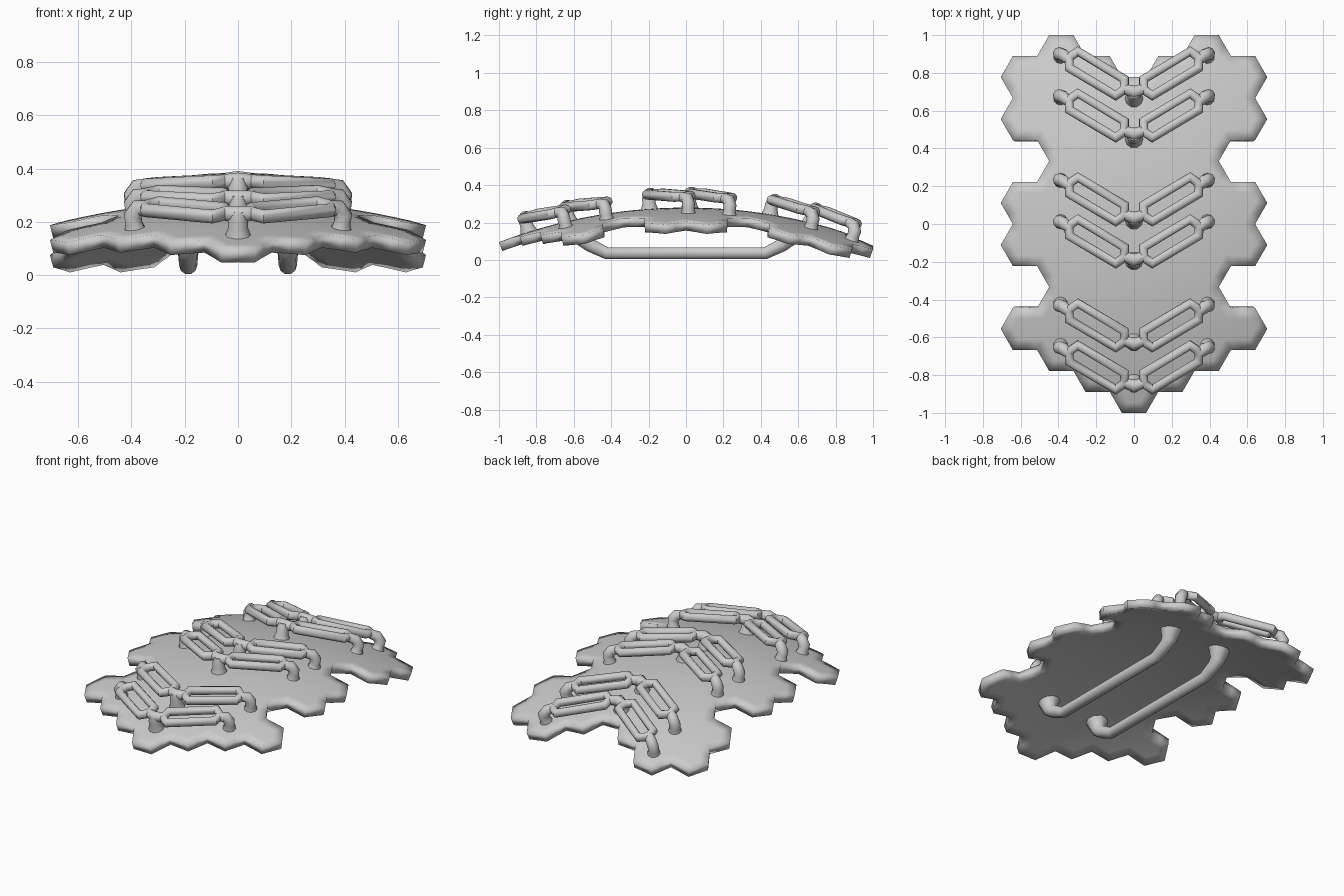
import bpy, bmesh, math
from mathutils import Vector

if "Cube" in bpy.data.objects:
    bpy.data.objects.remove(bpy.data.objects["Cube"])

R = 2.8                       # radius of the domed plate
C = Vector((0, 0, 0.28 - R))  # centre of the dome
H = 1 / 9                     # half height of a hexagonal cell
S = 2 * H / math.sqrt(3)      # side of a hexagonal cell


def dome(x, y, h=0.0):
    """Point over (x, y), h above the dome surface."""
    return Vector((x, y, C.z + math.sqrt((R + h) ** 2 - x * x - y * y)))


def drop(p, h):
    """Move a point along the dome's radius to height h."""
    return C + (p - C).normalized() * (R + h)


def smooth(ob, angle=40):
    bpy.ops.object.select_all(action='DESELECT')
    ob.select_set(True)
    bpy.context.view_layer.objects.active = ob
    bpy.ops.object.shade_smooth_by_angle(angle=math.radians(angle))


def tubes(name, paths):
    """Mesh of round bars; each path is (points, radii, closed)."""
    cu = bpy.data.curves.new(name, 'CURVE')
    cu.dimensions = '3D'
    cu.bevel_depth = 1.0
    cu.bevel_resolution = 3
    cu.use_fill_caps = True
    for pts, radii, closed in paths:
        sp = cu.splines.new('POLY')
        sp.points.add(len(pts) - 1)
        for q, p, r in zip(sp.points, pts, radii):
            q.co = (*p, 1)
            q.radius = r
        sp.use_cyclic_u = closed
    tmp = bpy.data.objects.new(name + "_curve", cu)
    bpy.context.collection.objects.link(tmp)
    dg = bpy.context.evaluated_depsgraph_get()
    me = bpy.data.meshes.new_from_object(tmp.evaluated_get(dg))
    bpy.data.objects.remove(tmp)
    ob = bpy.data.objects.new(name, me)
    bpy.context.collection.objects.link(ob)
    smooth(ob, 50)


# Domed plate with an outline of joined hexagonal cells
bm = bmesh.new()
for col in range(-3, 4):
    for k in range(8):
        if abs(col) == 3 and k in (1, 4, 7):
            continue
        cx, cy = col * 1.5 * S, -8 * H + abs(col) * H + 2 * H * k
        mid = bm.verts.new((cx, cy, 0))
        rim = [bm.verts.new((cx + S * math.cos(a), cy + S * math.sin(a), 0))
               for a in (math.radians(60 * i) for i in range(6))]
        for i in range(6):
            bm.faces.new((mid, rim[i], rim[(i + 1) % 6]))
bmesh.ops.remove_doubles(bm, verts=bm.verts, dist=0.002)
bmesh.ops.subdivide_edges(bm, edges=bm.edges[:], cuts=1, use_grid_fill=True)
for v in bm.verts:
    v.co = dome(v.co.x, v.co.y)
me = bpy.data.meshes.new("plate")
bm.to_mesh(me)
bm.free()
plate = bpy.data.objects.new("plate", me)
bpy.context.collection.objects.link(plate)
mod = plate.modifiers.new("thickness", 'SOLIDIFY')
mod.thickness = 0.05
mod.offset = -1
smooth(plate, 30)

# Six chevrons: two slotted links each, standing on three legs
RING = [(-.146, .03), (-.146, .085), (-.1, .117), (.146, -.03), (.146, -.085), (.1, -.117)]
T, LIFT = 0.027, 0.078
for n, row in enumerate((-8, -6, -2, 0, 4, 6)):
    y0 = row * H
    paths = []
    for s in (-1, 1):
        link = [dome(-s * (x - .197), y0 + .13 + y, LIFT) for x, y in RING]
        paths.append((link, [T] * 6, True))
        # outer leg
        top = dome(s * .395, y0 + .235, LIFT - .03)
        leg = [dome(s * .34, y0 + .2, LIFT), dome(s * .375, y0 + .228, LIFT - .004),
               top, drop(top, .02), drop(top, -.02)]
        paths.append((leg, [T, .033, .035, .033, .045], False))
    # centre bridge and leg
    bridge = [dome(x, y0 + y, LIFT) for x, y in ((-.055, .05), (0, .03), (.055, .05))]
    paths.append((bridge, [T, .035, T], False))
    top = dome(0, y0 + .02, LIFT + .015)
    leg = [top, drop(top, LIFT - .02), drop(top, .03), drop(top, -.02)]
    paths.append((leg, [.024, .037, .037, .055], False))
    tubes(f"chevron_{n + 1}", paths)

# Two carrying rails below, with flared feet under the plate
for s, side in ((-1, "left"), (1, "right")):
    x = s * .187
    half = [(.565, .2, .085), (.56, .155, .06), (.545, .105, .045), (.515, .08, .038), (.425, .036, .034)]
    ends = [(-y, z, r) for y, z, r in half] + half[::-1]
    tubes(f"rail_{side}", [([(x, y, z) for y, z, r in ends], [r for y, z, r in ends], False)])
